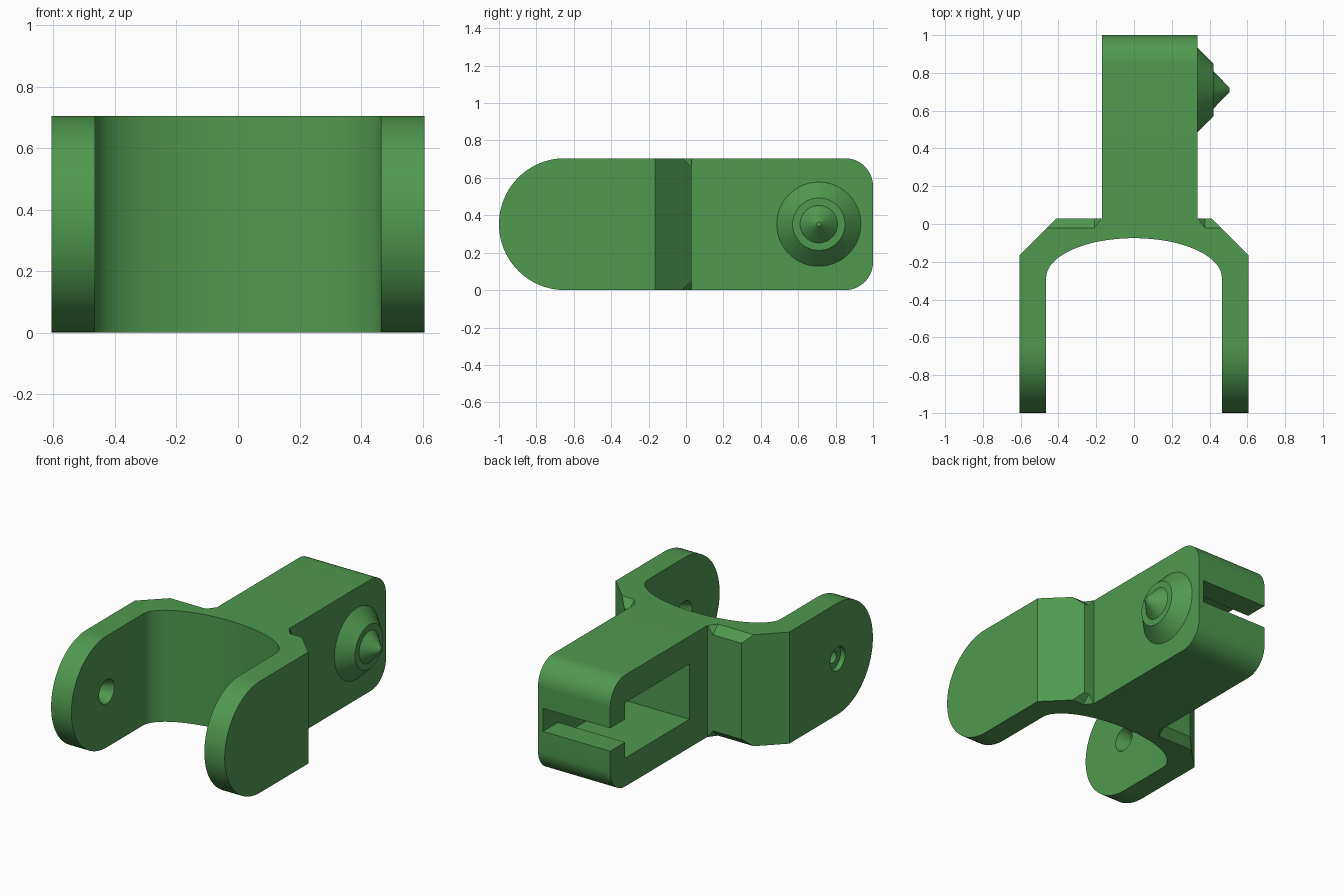
import bpy, bmesh, math
from mathutils import Vector

if "Cube" in bpy.data.objects:
    bpy.data.objects.remove(bpy.data.objects["Cube"])

H = 0.705            # overall height
MID = H / 2
ARM_Y = -1 + MID     # centre of the rounded arm ends

green = bpy.data.materials.new("green")
green.diffuse_color = (0.08, 0.32, 0.08, 1)
green.use_nodes = True
green.node_tree.nodes["Principled BSDF"].inputs["Base Color"].default_value = green.diffuse_color


def finish(name, bm):
    bmesh.ops.recalc_face_normals(bm, faces=bm.faces)
    mesh = bpy.data.meshes.new(name)
    bm.to_mesh(mesh)
    bm.free()
    mesh.materials.append(green)
    ob = bpy.data.objects.new(name, mesh)
    bpy.context.collection.objects.link(ob)
    return ob


def prism(name, pts, start, offset):
    """Extrude a 2D outline; start maps (a, b) to 3D, offset is the sweep."""
    bm = bmesh.new()
    face = bm.faces.new([bm.verts.new(start(a, b)) for a, b in pts])
    ext = bmesh.ops.extrude_face_region(bm, geom=[face])
    verts = [g for g in ext["geom"] if isinstance(g, bmesh.types.BMVert)]
    bmesh.ops.translate(bm, vec=offset, verts=verts)
    return finish(name, bm)


def box(name, x0, x1, y0, y1, z0, z1):
    return prism(name, [(x0, y0), (x1, y0), (x1, y1), (x0, y1)],
                 lambda a, b: (a, b, z0), (0, 0, z1 - z0))


def lathe_x(name, profile, cy, cz, n=48):
    """Revolve (x, radius) points about an axis parallel to x."""
    bm = bmesh.new()
    rings = [[bm.verts.new((x, cy + r * math.cos(2 * math.pi * i / n),
                            cz + r * math.sin(2 * math.pi * i / n)))
              for i in range(n)] for x, r in profile]
    for a, b in zip(rings, rings[1:]):
        for i in range(n):
            j = (i + 1) % n
            bm.faces.new((a[i], a[j], b[j], b[i]))
    bm.faces.new(rings[0])
    bm.faces.new(rings[-1])
    return finish(name, bm)


def wedge(name, points):
    bm = bmesh.new()
    for p in points:
        bm.verts.new(p)
    bmesh.ops.convex_hull(bm, input=bm.verts)
    return finish(name, bm)


def boolean(ob, cutter, op="DIFFERENCE"):
    bpy.context.view_layer.objects.active = ob
    mod = ob.modifiers.new(cutter.name, "BOOLEAN")
    mod.operation, mod.object, mod.solver = op, cutter, "EXACT"
    bpy.ops.object.modifier_apply(modifier=mod.name)
    bpy.data.objects.remove(cutter)


def arc(cx, cy, rx, ry, a0, a1, n):
    return [(cx + rx * math.cos(math.radians(a0 + (a1 - a0) * i / n)),
             cy + ry * math.sin(math.radians(a0 + (a1 - a0) * i / n)))
            for i in range(n + 1)]


# Fork and stem plan, with an elliptical crotch between the arms
plan = [(-0.607, -1.1), (-0.607, -0.165), (-0.41, 0.03), (-0.17, 0.03),
        (-0.17, 1.1), (0.335, 1.1), (0.335, 0.03), (0.41, 0.03),
        (0.607, -0.165), (0.607, -1.1), (0.465, -1.1)]
plan += arc(0, -0.285, 0.465, 0.21, 0, 180, 48) + [(-0.465, -1.1)]
body = prism("fork_body", plan, lambda a, b: (a, b, -0.1), (0, 0, H + 0.2))

# Side silhouette: round arm ends, rounded stem corners
R = 0.15
side = arc(ARM_Y, MID, MID, MID, 270, 90, 48)
side += arc(1 - R, H - R, R, R, 90, 0, 14) + arc(1 - R, R, R, R, 0, -90, 14)
boolean(body, prism("side_profile", side, lambda a, b: (-1, a, b), (2, 0, 0)),
        "INTERSECT")

# Chamfers on the shoulders, above and below, either side of the stem
for stem_x, s in ((-0.17, -1), (0.335, 1)):
    for base, d in ((H, 1), (0, -1)):
        z_out, z_in = base + d * 0.001, base - d * 0.05
        inner, outer = stem_x + s * 0.04, s * 0.7
        boolean(body, wedge("shoulder_chamfer", [
            (inner, -0.021, z_out), (stem_x, 0.031, z_out),
            (inner, 0.031, z_in), (outer, -0.021, z_out),
            (outer, 0.031, z_out), (outer, 0.031, z_in)]))

# Stem pocket open to one side, with a narrow slot through the end wall
boolean(body, box("pocket", -0.3, 0.30, 0.21, 0.85, 0.18, 0.53))
boolean(body, box("end_slot", -0.3, 0.30, 0.8, 1.1, 0.28, 0.425))

# Pivot holes: stepped through hole on one arm, blind socket on the other
boolean(body, lathe_x("stepped_hole", [(-0.65, 0.075), (-0.575, 0.075),
                                       (-0.575, 0.035), (-0.455, 0.08)],
                      ARM_Y, MID))
boolean(body, lathe_x("blind_socket", [(0.455, 0.08), (0.57, 0.035)],
                      ARM_Y, MID))

# Conical pivot on the stem side
pivot = lathe_x("pivot_cone", [(0.335, 0.225), (0.42, 0.14), (0.42, 0.10),
                               (0.505, 0.012)], 0.71, MID, 64)

# Smooth the curves, keep the edges crisp
for ob in (body, pivot):
    ob.data.shade_smooth()
    ob.data.set_sharp_from_angle(angle=math.radians(25))
